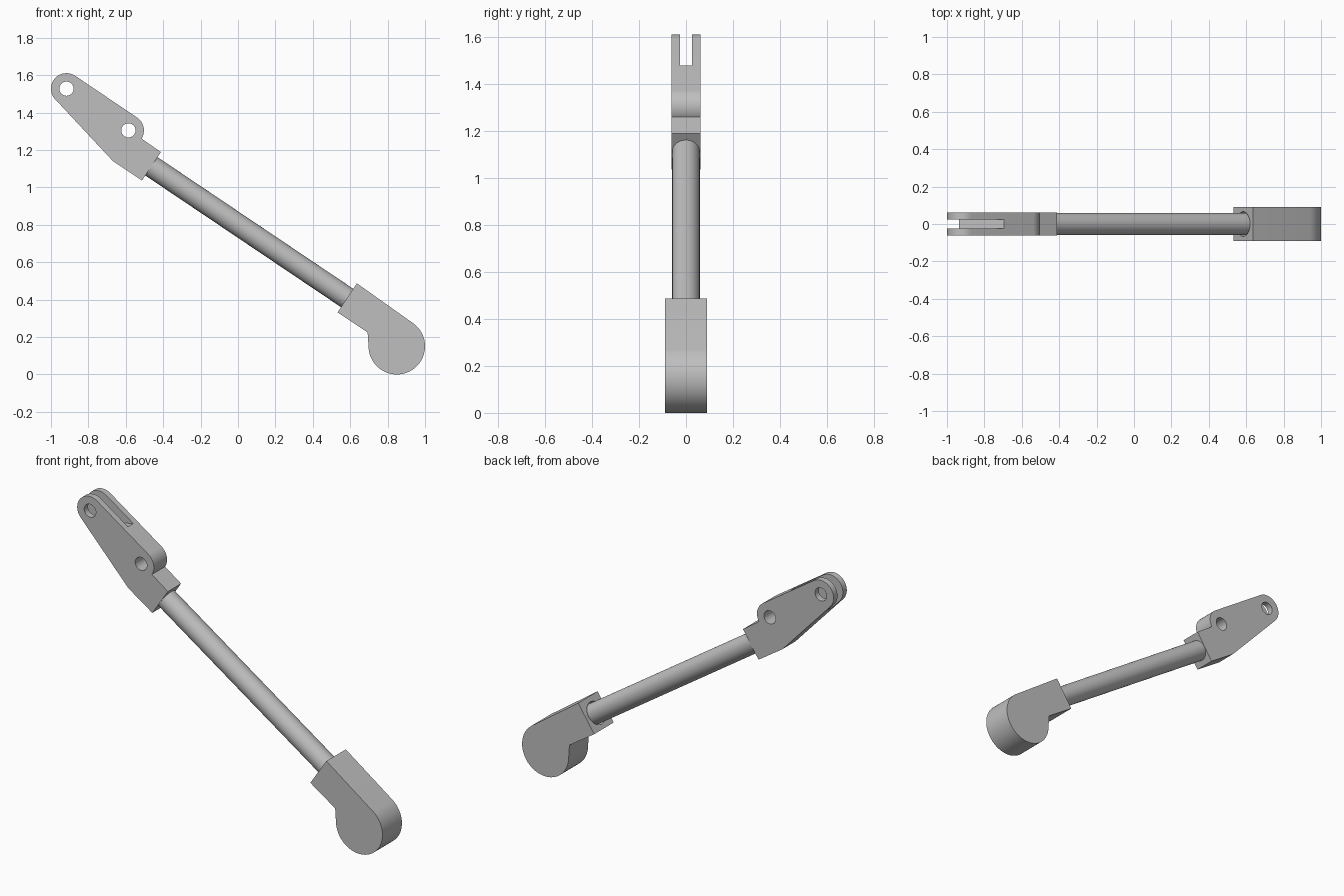
import bpy, bmesh
from math import radians, cos, sin
from mathutils import Vector

cube = bpy.data.objects.get("Cube")
if cube:
    bpy.data.objects.remove(cube)

metal = bpy.data.materials.new("plain grey metal")
metal.use_nodes = True
metal.diffuse_color = (0.52, 0.52, 0.52, 1)
metal.node_tree.nodes["Principled BSDF"].inputs["Base Color"].default_value = (0.52, 0.52, 0.52, 1)


def arc(centre, radius, start, end, steps=24):
    """Points along an arc in the x-z plane, angles in degrees."""
    angles = [radians(start + (end - start) * i / steps) for i in range(steps + 1)]
    return [(centre[0] + radius * cos(a), centre[1] + radius * sin(a)) for a in angles]


def plate(name, outline, half_width):
    """Extrude an x-z outline along y."""
    bm = bmesh.new()
    face = bm.faces.new([bm.verts.new((x, -half_width, z)) for x, z in outline])
    out = bmesh.ops.extrude_face_region(bm, geom=[face])
    moved = [v for v in out["geom"] if isinstance(v, bmesh.types.BMVert)]
    bmesh.ops.translate(bm, verts=moved, vec=(0, 2 * half_width, 0))
    bmesh.ops.recalc_face_normals(bm, faces=bm.faces)
    mesh = bpy.data.meshes.new(name)
    bm.to_mesh(mesh)
    bm.free()
    ob = bpy.data.objects.new(name, mesh)
    bpy.context.collection.objects.link(ob)
    mesh.materials.append(metal)
    return ob


def rod(name, start, end, radius):
    """Cylinder between two points."""
    start, end = Vector(start), Vector(end)
    axis = end - start
    bpy.ops.mesh.primitive_cylinder_add(vertices=48, radius=radius, depth=axis.length,
                                        location=(start + end) / 2)
    ob = bpy.context.object
    ob.name = name
    ob.rotation_euler = axis.to_track_quat("Z", "Y").to_euler()
    ob.data.materials.append(metal)
    return ob


def activate(ob):
    bpy.ops.object.select_all(action="DESELECT")
    ob.select_set(True)
    bpy.context.view_layer.objects.active = ob


def cut(ob, cutter):
    cutter.hide_render = True
    mod = ob.modifiers.new("cut", "BOOLEAN")
    mod.operation = "DIFFERENCE"
    mod.solver = "EXACT"
    mod.object = cutter
    activate(ob)
    bpy.ops.object.modifier_apply(modifier=mod.name)
    bpy.data.objects.remove(cutter)


# Forked end with two pin holes
pin_tip, pin_boss = (-0.917, 1.528), (-0.586, 1.305)
fork = plate("fork_end",
             arc(pin_tip, 0.083, 226, 56) + arc(pin_boss, 0.083, 56, -32)
             + [(-0.412, 1.189), (-0.513, 1.037), (-0.668, 1.14)], 0.061)
for x, z in (pin_tip, pin_boss):
    cut(fork, rod("pin_hole", (x, -0.2, z), (x, 0.2, z), 0.038))
# Slot between the cheeks, with a sloping floor
cut(fork, plate("slot", [(-1.19, 1.374), (-0.69, 1.48), (-0.4, 1.8), (-1.19, 1.8)], 0.025))

# Lower block with a rounded foot and a socket for the rod
block = plate("lower_block",
              [(0.532, 0.332), (0.636, 0.487)] + arc((0.849, 0.151), 0.151, 52, -180, 40)
              + [(0.693, 0.225)], 0.09)
along = Vector((0.83, 0, -0.557))
mouth = Vector((0.584, 0, 0.4085))
cut(block, rod("socket", mouth - along * 0.1, mouth + along * 0.1, 0.066))

# Connecting rod
shaft = rod("connecting_rod", Vector((-0.463, 0, 1.113)) - along * 0.03,
            mouth + along * 0.11, 0.059)

for ob in (fork, block, shaft):
    activate(ob)
    bpy.ops.object.shade_smooth_by_angle(angle=radians(30))
